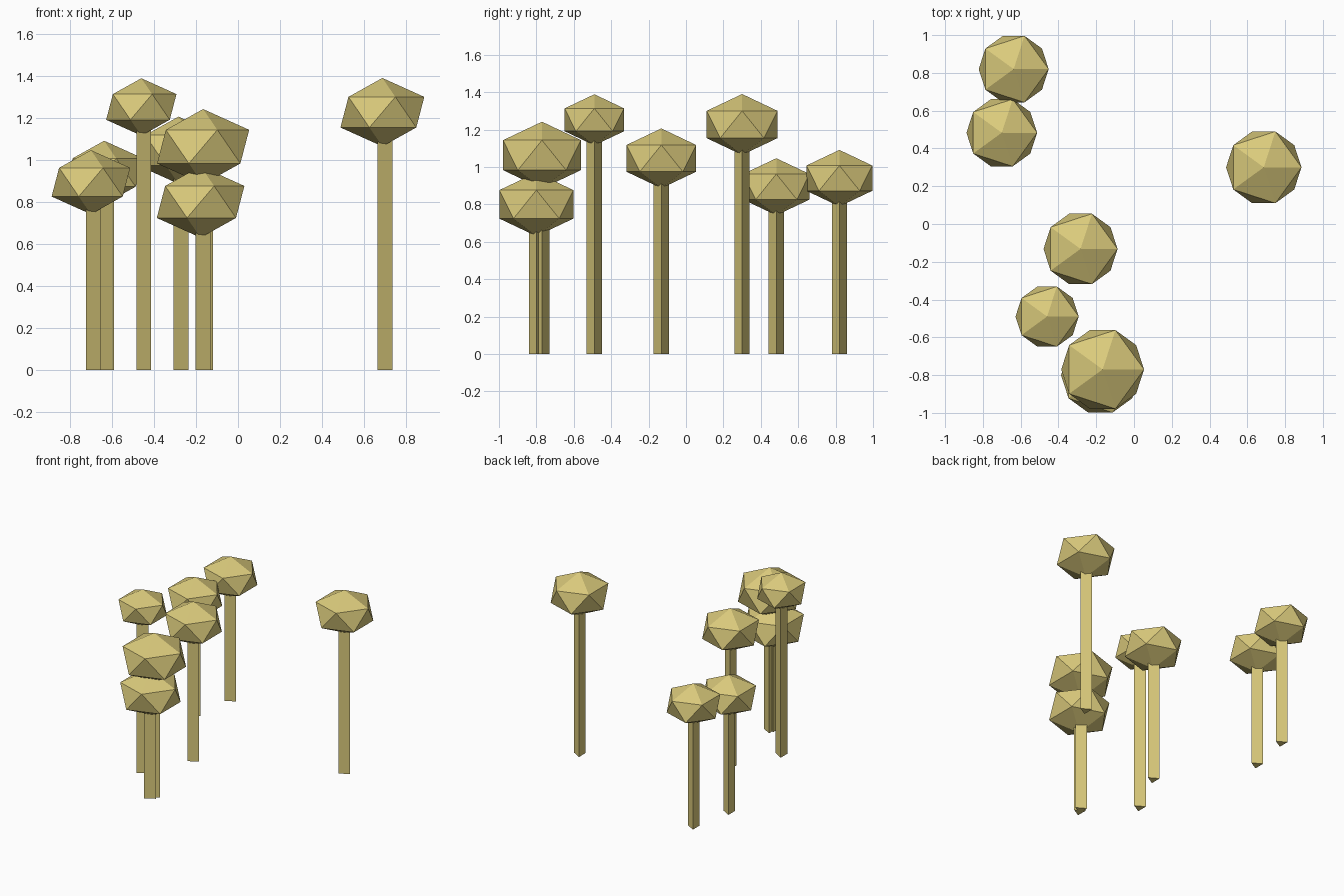
import bpy
from math import pi

if "Cube" in bpy.data.objects:
    bpy.data.objects.remove(bpy.data.objects["Cube"], do_unlink=True)

# One straw colour for crowns and trunks
straw = bpy.data.materials.new("straw_yellow")
straw.use_nodes = True
straw.diffuse_color = (0.70, 0.59, 0.20, 1)
straw.node_tree.nodes["Principled BSDF"].inputs["Base Color"].default_value = straw.diffuse_color

TRUNK_RADIUS = 0.047
CROWN_SQUASH = 0.73


def finish(name):
    obj = bpy.context.object
    obj.name = name
    obj.data.materials.append(straw)
    return obj


def add_tree(number, x, y, z, radius):
    """Three-sided trunk reaching into a squashed icosahedron crown centred at z."""
    bpy.ops.mesh.primitive_cylinder_add(
        vertices=3, radius=TRUNK_RADIUS, depth=z,
        location=(x, y, z / 2), rotation=(0, 0, -pi / 2))
    finish(f"trunk_{number}")
    bpy.ops.mesh.primitive_ico_sphere_add(subdivisions=1, radius=radius, location=(x, y, z))
    finish(f"crown_{number}").scale.z = CROWN_SQUASH


# Trees: x, y, crown height, crown radius
trees = [
    (0.687, 0.30, 1.227, 0.223),
    (-0.46, -0.49, 1.252, 0.187),
    (-0.166, -0.77, 1.063, 0.245),
    (-0.178, -0.80, 0.80, 0.233),
    (-0.283, -0.132, 1.046, 0.219),
    (-0.70, 0.483, 0.894, 0.209),
    (-0.637, 0.82, 0.94, 0.207),
]
for number, tree in enumerate(trees, 1):
    add_tree(number, *tree)
